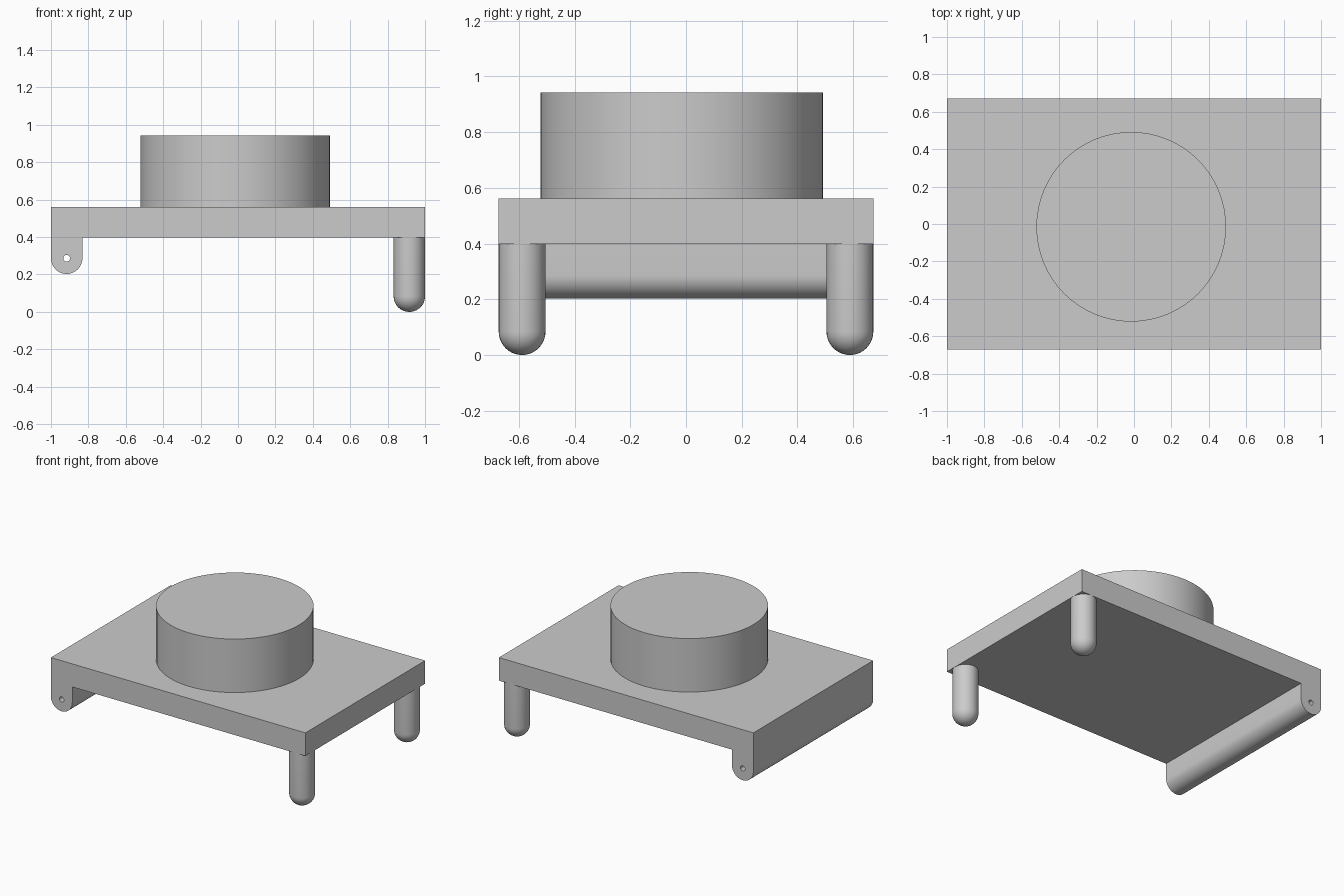
import bpy, bmesh, math
from mathutils import Matrix, Vector

if "Cube" in bpy.data.objects:
    bpy.data.objects.remove(bpy.data.objects["Cube"], do_unlink=True)

grey = bpy.data.materials.new("plain_grey")
grey.use_nodes = True
colour = (0.6, 0.6, 0.6, 1)
grey.diffuse_color = colour
grey.node_tree.nodes["Principled BSDF"].inputs["Base Color"].default_value = colour

HALF_X, HALF_Y = 1.0, 0.672
BOTTOM, TOP = 0.398, 0.562
ROUND = 0.084          # radius of the hinge bar and the legs
HINGE_Z = 0.287


def finish(name, bm):
    bmesh.ops.recalc_face_normals(bm, faces=bm.faces)
    mesh = bpy.data.meshes.new(name)
    bm.to_mesh(mesh)
    bm.free()
    mesh.materials.append(grey)
    obj = bpy.data.objects.new(name, mesh)
    bpy.context.collection.objects.link(obj)
    return obj


def smooth(obj):
    bpy.ops.object.select_all(action='DESELECT')
    obj.select_set(True)
    bpy.context.view_layer.objects.active = obj
    bpy.ops.object.shade_smooth_by_angle(angle=math.radians(30))


def cylinder(name, radius, depth, centre, turn=Matrix(), sides=64):
    bm = bmesh.new()
    bmesh.ops.create_cone(bm, cap_ends=True, segments=sides, radius1=radius,
                          radius2=radius, depth=depth,
                          matrix=Matrix.Translation(centre) @ turn)
    return finish(name, bm)


# Base plate and rounded hinge bar share one side profile, extruded in depth
hinge_x = -HALF_X + ROUND
arc = [(hinge_x + ROUND * math.cos(a), HINGE_Z + ROUND * math.sin(a))
       for a in (-math.pi * i / 24 for i in range(25))]
profile = [(-HALF_X, TOP), (HALF_X, TOP), (HALF_X, BOTTOM),
           (hinge_x + ROUND, BOTTOM)] + arc
bm = bmesh.new()
face = bm.faces.new([bm.verts.new((x, -HALF_Y, z)) for x, z in profile])
new = bmesh.ops.extrude_face_region(bm, geom=[face])["geom"]
bmesh.ops.translate(bm, vec=(0, 2 * HALF_Y, 0),
                    verts=[v for v in new if isinstance(v, bmesh.types.BMVert)])
base = finish("base_plate_with_hinge", bm)

# Pin hole along the hinge bar
cutter = cylinder("pin_hole_cutter", 0.018, 3, (hinge_x, 0, HINGE_Z),
                  Matrix.Rotation(math.pi / 2, 4, 'X'), 24)
cutter.hide_render = True
cut = base.modifiers.new("pin_hole", 'BOOLEAN')
cut.object = cutter
cut.solver = 'EXACT'
bpy.context.view_layer.objects.active = base
bpy.ops.object.modifier_apply(modifier=cut.name)
bpy.data.objects.remove(cutter, do_unlink=True)
smooth(base)

# Round drum on top
smooth(cylinder("drum", 0.507, 0.942 - TOP,
                (-0.015, -0.015, (TOP + 0.942) / 2)))

# Two legs with domed feet, each spun from a half profile
for side, y in (("front", -1), ("back", 1)):
    bm = bmesh.new()
    dome = [(ROUND * math.sin(a), ROUND * (1 - math.cos(a)))
            for a in (math.pi / 2 * i / 10 for i in range(11))]
    verts = [bm.verts.new((r, 0, z)) for r, z in dome + [(ROUND, BOTTOM), (0, BOTTOM)]]
    edges = [bm.edges.new(pair) for pair in zip(verts, verts[1:])]
    bmesh.ops.spin(bm, geom=verts + edges, axis=(0, 0, 1), cent=(0, 0, 0),
                   angle=2 * math.pi, steps=32)
    bmesh.ops.remove_doubles(bm, verts=bm.verts, dist=0.0005)
    bmesh.ops.translate(bm, verts=bm.verts,
                        vec=Vector((HALF_X - ROUND, y * (HALF_Y - ROUND), 0)))
    smooth(finish(side + "_leg", bm))
